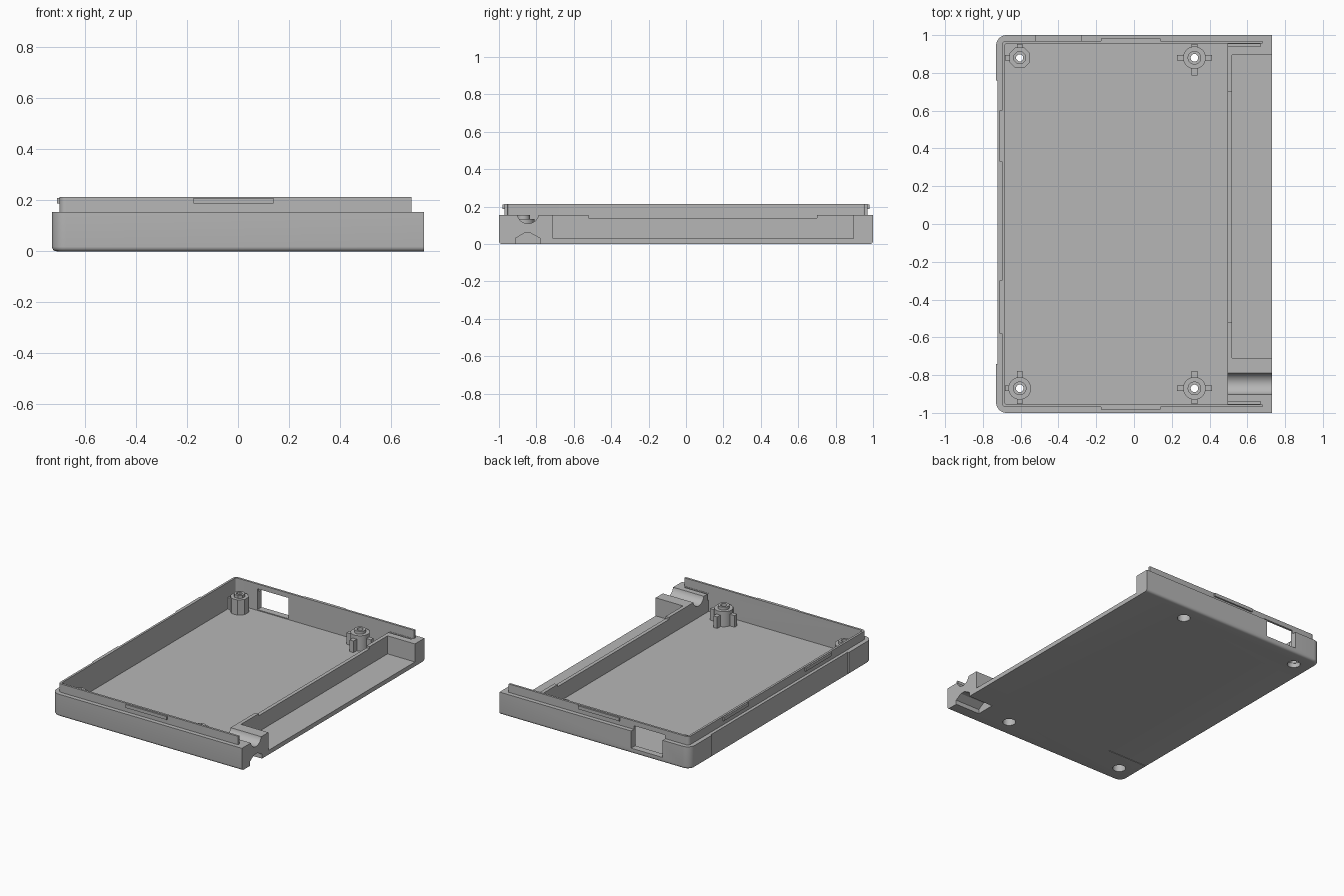
import bpy, bmesh, math
from mathutils import Matrix, Vector

cube = bpy.data.objects.get("Cube")
if cube:
    bpy.data.objects.remove(cube, do_unlink=True)

grey = bpy.data.materials.new("plain_grey")
grey.use_nodes = True
COLOUR = (0.47, 0.47, 0.47, 1)
grey.diffuse_color = COLOUR
grey.node_tree.nodes["Principled BSDF"].inputs["Base Color"].default_value = COLOUR

HALF_X, HALF_Y, CORNER = 0.73, 1.0, 0.055
FLOOR, SHELL_TOP, LIP_TOP = 0.03, 0.155, 0.213


def finish(bm, name):
    bmesh.ops.recalc_face_normals(bm, faces=bm.faces)
    mesh = bpy.data.meshes.new(name)
    bm.to_mesh(mesh)
    bm.free()
    mesh.materials.append(grey)
    obj = bpy.data.objects.new(name, mesh)
    bpy.context.scene.collection.objects.link(obj)
    return obj


def smooth(obj):
    obj.data.shade_smooth()
    obj.data.set_sharp_from_angle(angle=math.radians(30))


def loft(rings, name):
    """Skin a stack of equal point rings and cap both ends."""
    bm = bmesh.new()
    rows = [[bm.verts.new(p) for p in ring] for ring in rings]
    n = len(rows[0])
    for low, high in zip(rows, rows[1:]):
        for i in range(n):
            j = (i + 1) % n
            bm.faces.new((low[i], low[j], high[j], high[i]))
    bm.faces.new(rows[0][::-1])
    bm.faces.new(rows[-1])
    return finish(bm, name)


def outline(inset, right, z, steps=8):
    """Plan of the tray: square on the right, rounded on the left."""
    x, y, r = HALF_X - inset, HALF_Y - inset, max(CORNER - inset, 0.012)
    pts = [Vector((right, -y, z)), Vector((right, y, z))]
    for start, cy in ((90, y - r), (180, r - y)):
        for i in range(steps + 1):
            a = math.radians(start + 90 * i / steps)
            pts.append(Vector((r - x + r * math.cos(a), cy + r * math.sin(a), z)))
    return pts


def tray_prism(inset, right, z0, z1, name):
    return loft([outline(inset, right, z0), outline(inset, right, z1)], name)


def box(x0, x1, y0, y1, z0, z1, name):
    bm = bmesh.new()
    size = Matrix.Diagonal((x1 - x0, y1 - y0, z1 - z0, 1))
    mid = Matrix.Translation(((x0 + x1) / 2, (y0 + y1) / 2, (z0 + z1) / 2))
    bmesh.ops.create_cube(bm, size=1, matrix=mid @ size)
    return finish(bm, name)


def x_prism(profile, x0, x1, name):
    return loft([[Vector((x, y, z)) for y, z in profile] for x in (x0, x1)], name)


def circle(r, cx, cy, n):
    return [(cx + r * math.cos(2 * math.pi * i / n),
             cy + r * math.sin(2 * math.pi * i / n)) for i in range(n)]


def combine(target, cutters, operation):
    """Apply booleans in turn, then drop the helpers."""
    for cutter in cutters:
        cutter.hide_render = True
        mod = target.modifiers.new("bool", "BOOLEAN")
        mod.operation, mod.solver, mod.object = operation, "EXACT", cutter
    graph = bpy.context.evaluated_depsgraph_get()
    mesh = bpy.data.meshes.new_from_object(target.evaluated_get(graph))
    target.modifiers.clear()
    target.data = mesh
    for cutter in cutters:
        bpy.data.objects.remove(cutter, do_unlink=True)


# Outer shell with a filleted bottom edge
FILLET = 0.018
rings = []
for k in range(6):
    a = math.radians(90 * k / 5)
    rings.append(outline(FILLET * (1 - math.sin(a)), HALF_X, FILLET * (1 - math.cos(a))))
rings.append(outline(0, HALF_X, SHELL_TOP))
tray = loft(rings, "tray_shell")

# Raised lip
combine(tray, [tray_prism(0.03, 0.68, 0.08, LIP_TOP, "lip")], "UNION")

posts = [(-0.605, 0.88), (0.32, 0.88), (-0.605, -0.87), (0.32, -0.87)]

cuts = [
    tray_prism(0.045, 0.495, FLOOR, 0.4, "main_cavity"),
    tray_prism(0.045, 0.9, SHELL_TOP, 0.4, "upper_cavity"),
    box(0.52, 0.9, -0.71, 0.895, FLOOR, 0.4, "side_bay"),
    box(0.4, 0.9, -0.52, 0.70, 0.14, 0.4, "partition_dip"),
    x_prism(circle(0.058, -0.845, 0.167, 40), 0.4, 0.9, "cable_groove"),
    x_prism([(-0.912, -0.1), (-0.912, 0.03), (-0.865, 0.058), (-0.83, 0.058),
             (-0.78, 0.03), (-0.78, -0.1)], 0.54, 0.9, "underside_notch"),
    box(-0.52, -0.28, 0.9, 1.1, 0.036, 0.18, "port_window"),
    box(-0.9, -0.722, -0.74, 0.76, -0.1, 0.4, "side_recess"),
    box(-0.9, -0.41, -0.74, 0.76, -0.1, 0.003, "underside_recess"),
]
for side in (-1, 1):
    y0, y1 = sorted((side * 0.94, side * 0.953))
    cuts.append(box(0.4, 0.67, y0, y1, 0.11, 0.4, "lip_slot"))
for px, py in posts:
    hole = [[Vector((x, y, z)) for x, y in circle(0.042, px, py, 32)] for z in (-0.1, 0.1)]
    cuts.append(loft(hole, "screw_hole"))
combine(tray, cuts, "DIFFERENCE")
smooth(tray)

# Snap ridges on the lip
for side, name in ((-1, "front_snap_ridge"), (1, "back_snap_ridge")):
    y0, y1 = sorted((side * 0.968, side * 0.981))
    box(-0.175, 0.14, y0, y1, 0.187, 0.21, name)
for y0, y1 in ((-0.58, -0.3), (0.33, 0.6)):
    box(-0.711, -0.698, y0, y1, 0.187, 0.21, "side_snap_ridge")


# Screw posts: hollow turned pillars with short ribs
def screw_post(cx, cy, sides, ribs):
    profile = [(0.042, FLOOR), (0.06, FLOOR), (0.06, 0.135), (0.036, 0.135),
               (0.036, 0.155), (0.02, 0.155), (0.02, 0.07), (0.042, 0.07)]
    bm = bmesh.new()
    rows = []
    for i in range(sides):
        a = 2 * math.pi * (i + 0.5) / sides
        rows.append([bm.verts.new((cx + r * math.cos(a), cy + r * math.sin(a), z))
                     for r, z in profile])
    n = len(profile)
    for i in range(sides):
        a, b = rows[i], rows[(i + 1) % sides]
        for k in range(n):
            m = (k + 1) % n
            bm.faces.new((a[k], b[k], b[m], a[m]))
    smooth(finish(bm, "screw_post"))
    for dx, dy in ribs:
        x0, x1 = sorted((cx + dx * 0.05, cx + dx * 0.093))
        y0, y1 = sorted((cy + dy * 0.05, cy + dy * 0.093))
        if dx:
            y0, y1 = cy - 0.015, cy + 0.015
        else:
            x0, x1 = cx - 0.015, cx + 0.015
        box(max(x0, -0.684), x1, max(y0, -0.954), min(y1, 0.954), FLOOR, 0.11, "post_rib")


LEFT, RIGHT, UP, DOWN = (-1, 0), (1, 0), (0, 1), (0, -1)
screw_post(*posts[0], 8, [LEFT, UP])
screw_post(*posts[1], 32, [LEFT, RIGHT, UP, DOWN])
screw_post(*posts[2], 32, [UP, DOWN, LEFT])
screw_post(*posts[3], 32, [LEFT, RIGHT, UP, DOWN])
